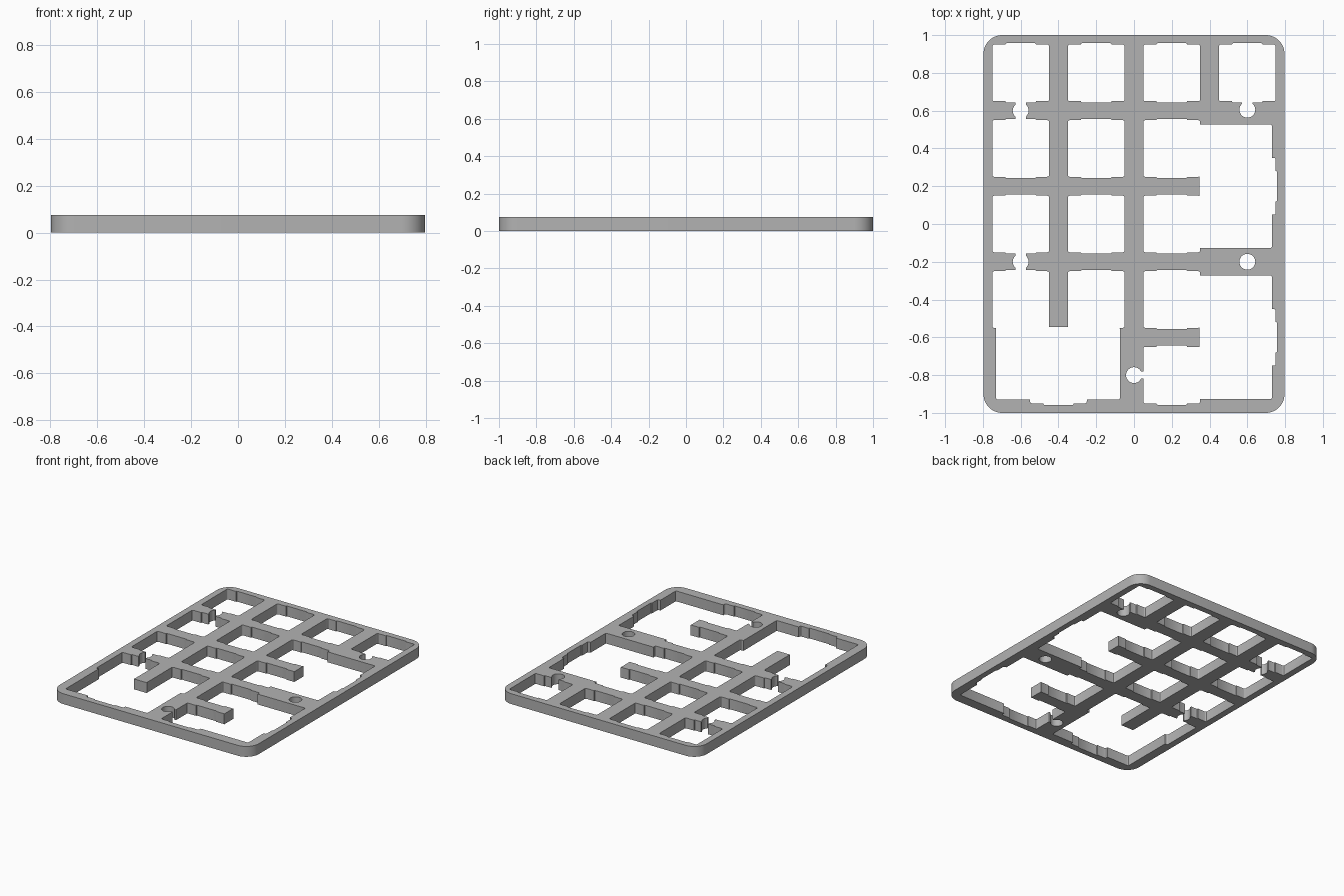
import bpy
import bmesh
from math import cos, sin, pi, radians

cube = bpy.data.objects.get("Cube")
if cube:
    bpy.data.objects.remove(cube, do_unlink=True)

THICK = 0.075
PITCH = 0.4

grey = bpy.data.materials.new("plate grey")
grey.use_nodes = True
grey.diffuse_color = (0.45, 0.45, 0.45, 1)
grey.node_tree.nodes["Principled BSDF"].inputs["Base Color"].default_value = grey.diffuse_color


def prism(name, points, z0, z1):
    """Extrude a flat outline between two heights."""
    bm = bmesh.new()
    face = bm.faces.new([bm.verts.new((x, y, z0)) for x, y in points])
    top = bmesh.ops.extrude_face_region(bm, geom=[face])["geom"]
    for v in top:
        if isinstance(v, bmesh.types.BMVert):
            v.co.z = z1
    bmesh.ops.recalc_face_normals(bm, faces=bm.faces)
    mesh = bpy.data.meshes.new(name)
    bm.to_mesh(mesh)
    bm.free()
    obj = bpy.data.objects.new(name, mesh)
    bpy.context.collection.objects.link(obj)
    return obj


def rounded(cx, cy, hx, hy, r, steps):
    """Rectangle outline with rounded corners, from half sizes."""
    pts = []
    for k, (sx, sy) in enumerate(((1, 1), (-1, 1), (-1, -1), (1, -1))):
        for i in range(steps + 1):
            a = (k + i / steps) * pi / 2
            pts.append((cx + sx * (hx - r) + r * cos(a),
                        cy + sy * (hy - r) + r * sin(a)))
    return pts


# Plate body
plate = prism("key_plate", rounded(0, 0, 0.797, 1, 0.1, 12), 0, THICK)
plate.data.materials.append(grey)


def cut(points):
    cutter = prism("cutter", points, -0.05, THICK + 0.05)
    cutter.data.materials.append(grey)
    cutter.hide_render = True
    mod = plate.modifiers.new("opening", 'BOOLEAN')
    mod.operation = 'DIFFERENCE'
    mod.solver = 'EXACT'
    mod.object = cutter
    bpy.ops.object.modifier_apply(modifier=mod.name)
    bpy.data.objects.remove(cutter, do_unlink=True)


def cut_box(x0, x1, y0, y1, r=0.008):
    cut(rounded((x0 + x1) / 2, (y0 + y1) / 2, (x1 - x0) / 2, (y1 - y0) / 2, r, 3))


def cut_switch(cx, cy, sideways=False):
    """Square switch opening with a shallow clip recess on two sides."""
    cut(rounded(cx, cy, 0.15, 0.15, 0.01, 3))
    hx, hy = (0.157, 0.08) if sideways else (0.08, 0.157)
    cut(rounded(cx, cy, hx, hy, 0.004, 2))


def cut_screw(cx, cy):
    cut(rounded(cx, cy, 0.042, 0.042, 0.0419, 8))


bpy.context.view_layer.objects.active = plate
plate.select_set(True)

# Single key openings: four in the top row, then three columns
for row in range(4):
    for col in range(4 if row == 0 else 3):
        cut_switch(-0.6 + PITCH * col, 0.8 - PITCH * row)
cut_switch(0.2, -0.8)

# Double-size key openings: two tall on the right, one wide at the bottom
for cy in (0.2, -0.6):
    cut_box(0.346, 0.73, cy - 0.327, cy + 0.327)
    cut_switch(0.6, cy, sideways=True)
cut_box(-0.73, -0.075, -0.93, -0.546)
cut_switch(-0.4, -0.8)

# Screw holes and the necks that open them into neighbouring cutouts
for x, y in ((-0.6, 0.6), (-0.6, -0.2), (0.6, 0.605), (0.6, -0.2), (0, -0.8)):
    cut_screw(x, y)
for y in (0.6, -0.2):
    cut_box(-0.628, -0.572, y - 0.07, y + 0.07)
cut_box(0.572, 0.628, 0.605, 0.68)
cut_box(0.01, 0.08, -0.818, -0.782)

bpy.ops.object.shade_smooth_by_angle(angle=radians(30))
